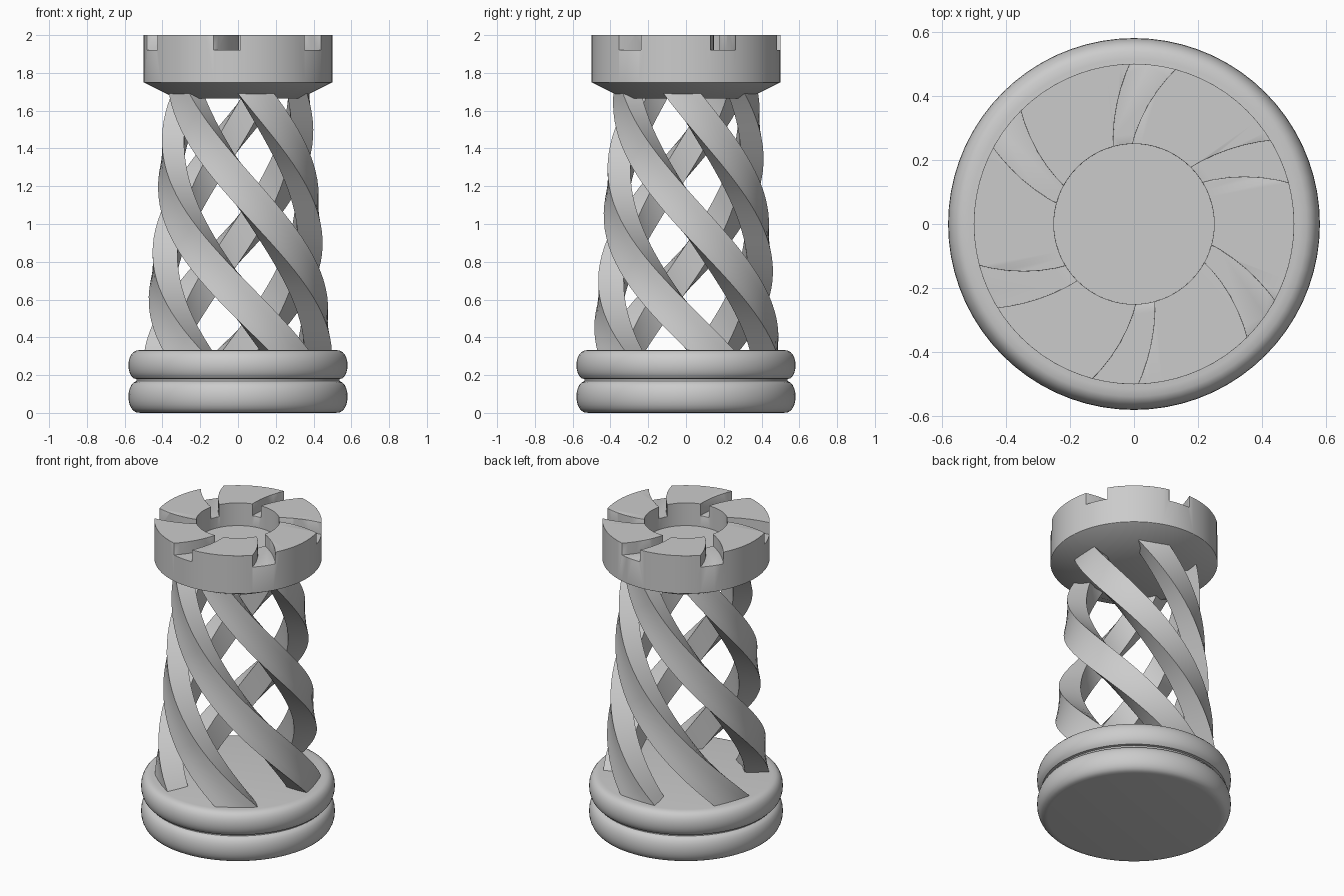
import bpy, bmesh
from math import sin, cos, pi, radians

if "Cube" in bpy.data.objects:
    bpy.data.objects.remove(bpy.data.objects["Cube"])


def finish(bm, name, angle=35):
    bmesh.ops.remove_doubles(bm, verts=bm.verts, dist=1e-5)
    bmesh.ops.recalc_face_normals(bm, faces=bm.faces)
    mesh = bpy.data.meshes.new(name)
    bm.to_mesh(mesh)
    bm.free()
    obj = bpy.data.objects.new(name, mesh)
    bpy.context.collection.objects.link(obj)
    bpy.ops.object.select_all(action='DESELECT')
    obj.select_set(True)
    bpy.context.view_layer.objects.active = obj
    bpy.ops.object.shade_smooth_by_angle(angle=radians(angle))
    return obj


def skin(bm, rings):
    """Join equal closed rings of points into a capped tube."""
    loops = [[bm.verts.new(p) for p in ring] for ring in rings]
    n = len(loops[0])
    for a, b in zip(loops, loops[1:]):
        for i in range(n):
            j = (i + 1) % n
            bm.faces.new((a[i], a[j], b[j], b[i]))
    bm.faces.new(loops[0][::-1])
    bm.faces.new(loops[-1])


def lathe(name, profile, steps=72):
    bm = bmesh.new()
    pts = [bm.verts.new((r, 0, z)) for r, z in profile]
    edges = [bm.edges.new(e) for e in zip(pts, pts[1:])]
    bmesh.ops.spin(bm, geom=pts + edges, cent=(0, 0, 0), axis=(0, 0, 1),
                   angle=2 * pi, steps=steps, use_duplicate=False)
    return finish(bm, name)


def polar(r, a, z):
    return (r * cos(a), r * sin(a), z)


# Base: two stacked rounded rings
def bulge(z0, z1, r_end):
    """Rounded ring edge from z0 to z1."""
    mid, half = (z0 + z1) / 2, (z1 - z0) / 2
    pts = []
    for i in range(13):
        t = -pi / 2 + pi * i / 12
        pts.append((r_end + (0.58 - r_end) * abs(cos(t)) ** 0.75, mid + half * sin(t)))
    return pts


lower = [(r, z) for r, z in bulge(0, 0.172, 0.515) if z < 0.086 or r > 0.54]
upper = [(r, z) for r, z in bulge(0.172, 0.333, 0.515) if z > 0.25 or r > 0.54]
lathe("base", [(0, 0)] + lower + [(0.538, 0.168), (0.538, 0.18)] + upper + [(0, 0.333)])

# Five twisted, tapering struts
Z0, Z1, STEPS = 0.31, 1.72, 32
for k in range(5):
    bm = bmesh.new()
    rings = []
    for s in range(STEPS + 1):
        z = Z0 + (Z1 - Z0) * s / STEPS
        outer = 0.497 - 0.083 * (z - 0.33)
        inner = outer * 0.71
        mid = radians(-90 + 15 + 72 * k + 120 * (1.69 - z))
        w = radians(15)
        ring = [polar(outer * f, mid + w * t, z)
                for t, f in ((-1, 1), (-0.5, 0.985), (0, 0.98), (0.5, 0.985), (1, 1))]
        ring += [polar(inner, mid + w * t, z) for t in (1, 0, -1)]
        rings.append(ring)
    skin(bm, rings)
    finish(bm, f"strut_{k + 1}")

# Crown: flared head with a round recess
crown = lathe("crown", [(0, 1.665), (0.33, 1.665), (0.5, 1.75), (0.5, 2.0),
                        (0.25, 2.0), (0.25, 1.85), (0, 1.85)])

# Six curved slots cut through the crown wall
bm = bmesh.new()
for k in range(6):
    left, right = [], []
    for i in range(9):
        t = -0.25 + 1.5 * i / 8
        r = 0.25 + 0.25 * t
        left.append((r, radians(105 - 13.5 * t + 60 * k)))
        right.append((r, radians(91.5 - 16.5 * t + 60 * k)))
    loop = right + left[::-1]
    skin(bm, [[polar(r, a, z) for r, a in loop] for z in (1.922, 2.1)])
cutter = finish(bm, "slot_cutter")
cutter.hide_render = True
cutter.hide_set(True)

cut = crown.modifiers.new("slots", 'BOOLEAN')
cut.operation = 'DIFFERENCE'
cut.solver = 'EXACT'
cut.object = cutter
bev = crown.modifiers.new("soft_edges", 'BEVEL')
bev.width = 0.008
bev.segments = 2
bev.limit_method = 'ANGLE'
bev.angle_limit = radians(45)
